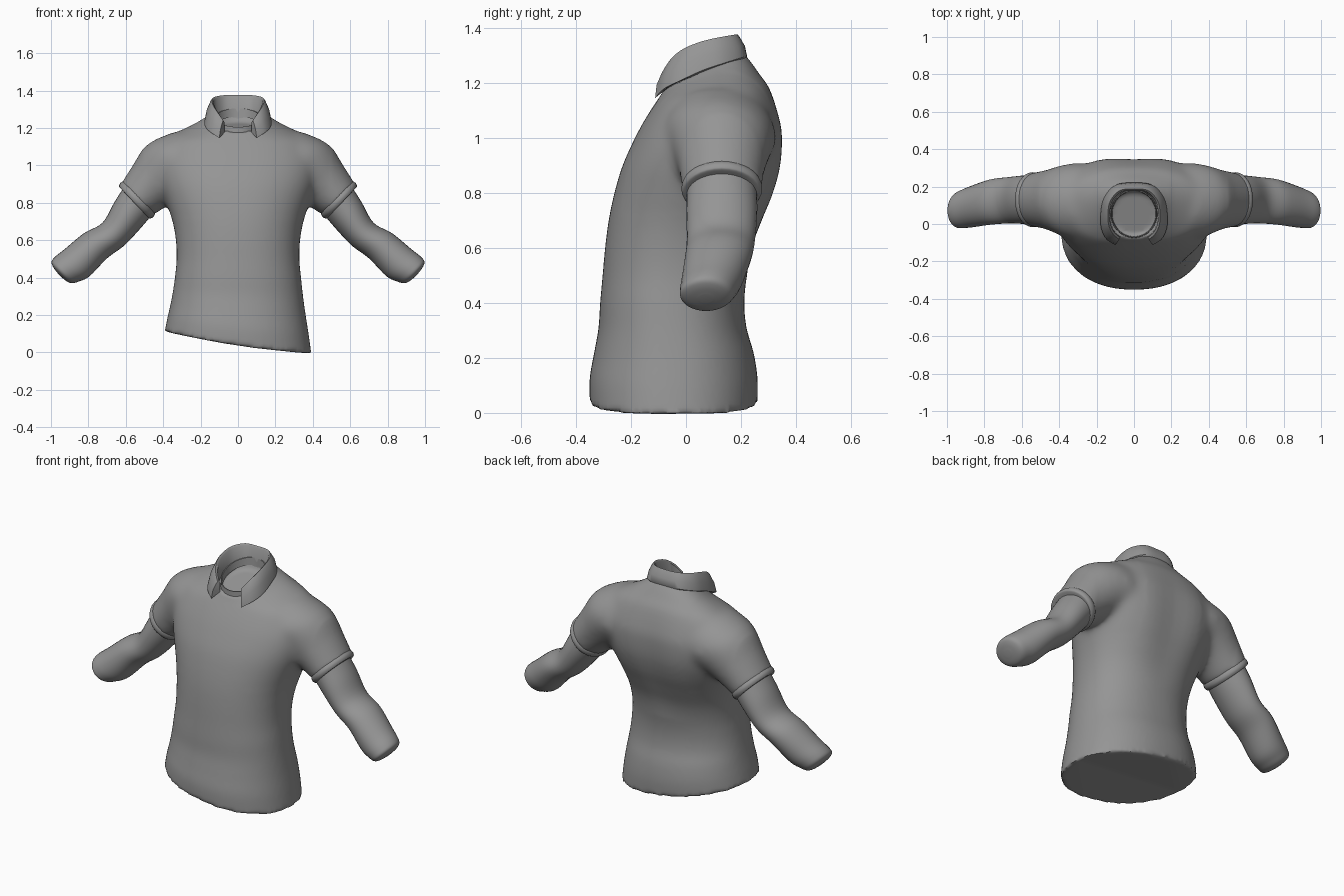
import bpy, bmesh, math

if "Cube" in bpy.data.objects:
    bpy.data.objects.remove(bpy.data.objects["Cube"])

mat = bpy.data.materials.new("grey cloth")
mat.diffuse_color = (0.3, 0.3, 0.3, 1)
mat.use_nodes = True
mat.node_tree.nodes["Principled BSDF"].inputs["Base Color"].default_value = mat.diffuse_color


def spline(keys, sub):
    """Catmull-Rom interpolation of parameter tuples."""
    out, n = [], len(keys)
    for i in range(n - 1):
        p0, p1, p2, p3 = (keys[max(i - 1, 0)], keys[i], keys[i + 1], keys[min(i + 2, n - 1)])
        for s in range(sub):
            t = s / sub
            out.append(tuple(0.5 * (2 * b + (c - a) * t + (2 * a - 5 * b + 4 * c - d) * t * t
                                    + (3 * b - a - 3 * c + d) * t ** 3)
                             for a, b, c, d in zip(p0, p1, p2, p3)))
    return out + [keys[-1]]


def skin(bm, rings, caps=True):
    """Bridge closed loops of points into a tube."""
    vs = [[bm.verts.new(p) for p in r] for r in rings]
    n = len(vs[0])
    for a, b in zip(vs, vs[1:]):
        for i in range(n):
            bm.faces.new((a[i], a[(i + 1) % n], b[(i + 1) % n], b[i]))
    if caps:
        bm.faces.new(vs[0])
        bm.faces.new(vs[-1])


def apply_modifier(ob, kind, **props):
    m = ob.modifiers.new(kind.lower(), kind)
    for k, v in props.items():
        setattr(m, k, v)
    bpy.ops.object.modifier_apply(modifier=m.name)


def finish(bm, name, angle=40):
    bmesh.ops.recalc_face_normals(bm, faces=bm.faces)
    me = bpy.data.meshes.new(name)
    bm.to_mesh(me)
    bm.free()
    me.materials.append(mat)
    ob = bpy.data.objects.new(name, me)
    bpy.context.collection.objects.link(ob)
    bpy.ops.object.select_all(action='DESELECT')
    ob.select_set(True)
    bpy.context.view_layer.objects.active = ob
    bpy.ops.object.shade_smooth_by_angle(angle=math.radians(angle))
    return ob


def spow(v, e):
    return math.copysign(abs(v) ** e, v)


def torso_ring(zf, yf, zb, yb, hw, n=64):
    pts = []
    for i in range(n):
        a = 2 * math.pi * i / n
        c, s = spow(math.cos(a), 0.9), spow(math.sin(a), 0.9)
        x, y = hw * c, (yf + yb) / 2 + (yb - yf) / 2 * s
        z = zf + (zb - zf) * (s + 1) / 2
        # slanted hem fading out towards the waist
        z += (0.035 - 0.151 * x + 0.12 * x * x) * max(0, 1 - z / 0.4)
        # spine hollow on the upper back
        if s > 0 and 0.5 < z < 1.2:
            y -= 0.022 * math.exp(-(x / 0.13) ** 2) * math.sin(math.pi * (z - 0.5) / 0.7)
        pts.append((x, y, z))
    return pts


def arm_ring(side, x, z, r, yc, ry, n=32):
    """Ring square to the slanting arm axis."""
    pts = []
    for i in range(n):
        a = 2 * math.pi * i / n
        c, s = math.cos(a), math.sin(a)
        pts.append((side * (x + 0.69 * r * c), yc + ry * s, z + 0.73 * r * c))
    return pts


# Shirt body: torso with both short sleeves fused into it
bm = bmesh.new()
torso = [(z, yf, z, yb, hw) for z, yf, yb, hw in (
    (0.0, -0.350, 0.260, 0.392), (0.1, -0.350, 0.260, 0.378), (0.2, -0.334, 0.246, 0.362),
    (0.3, -0.318, 0.220, 0.348), (0.4, -0.312, 0.212, 0.337), (0.5, -0.303, 0.222, 0.328),
    (0.6, -0.294, 0.248, 0.332), (0.7, -0.281, 0.292, 0.350), (0.8, -0.260, 0.335, 0.384),
    (0.9, -0.230, 0.360, 0.42), (1.0, -0.185, 0.363, 0.44), (1.07, -0.147, 0.350, 0.425))]
torso += [(1.125, -0.112, 1.17, 0.310, 0.378), (1.15, -0.095, 1.23, 0.268, 0.285),
          (1.17, -0.083, 1.285, 0.228, 0.195), (1.185, -0.072, 1.305, 0.20, 0.155),
          (1.165, -0.055, 1.23, 0.17, 0.12)]
skin(bm, [torso_ring(*k) for k in spline(torso, 4)])
sleeve = [(0.20, 1.04, 0.195, 0.115, 0.20), (0.30, 1.0, 0.195, 0.12, 0.208),
          (0.38, 0.97, 0.175, 0.127, 0.187), (0.46, 0.90, 0.144, 0.13, 0.160),
          (0.542, 0.814, 0.120, 0.13, 0.141)]
for side in (1, -1):
    skin(bm, [arm_ring(side, *k) for k in spline(sleeve, 6)])
body = finish(bm, "shirt_body")
apply_modifier(body, "REMESH", mode='VOXEL', voxel_size=0.013)
# blend the shoulder seams more strongly than the rest
group = body.vertex_groups.new(name="shoulders")
group.add([v.index for v in body.data.vertices
           if 0.2 < abs(v.co.x) < 0.5 and 0.72 < v.co.z], 1, 'REPLACE')
apply_modifier(body, "SMOOTH", factor=0.5, iterations=30, vertex_group="shoulders")
apply_modifier(body, "SMOOTH", factor=0.5, iterations=4)
bpy.ops.object.shade_smooth_by_angle(angle=math.radians(50))

# Cuff rolls and arms
cuff = [(-0.024, 0.110), (-0.018, 0.121), (0, 0.126), (0.014, 0.122), (0.02, 0.115), (0.02, 0.095)]
arm = [(0.52, 0.83, 0.107, 0.13, 0.126), (0.59, 0.735, 0.099, 0.13, 0.129),
       (0.667, 0.632, 0.084, 0.127, 0.124), (0.762, 0.57, 0.091, 0.118, 0.121),
       (0.86, 0.48, 0.098, 0.094, 0.111), (0.915, 0.445, 0.091, 0.08, 0.102),
       (0.942, 0.428, 0.079, 0.073, 0.092), (0.952, 0.419, 0.055, 0.072, 0.066),
       (0.956, 0.415, 0.02, 0.072, 0.025)]
for side, tag in ((1, "right"), (-1, "left")):
    bm = bmesh.new()
    skin(bm, [arm_ring(side, 0.541 + 0.73 * d, 0.815 - 0.69 * d, r, 0.13, r + 0.021)
              for d, r in spline(cuff, 3)])
    finish(bm, tag + "_cuff")
    bm = bmesh.new()
    skin(bm, [arm_ring(side, *k) for k in spline(arm, 5)])
    finish(bm, tag + "_arm", angle=60)

# Folded collar: stations from back centre to front point (top xyz, lower edge xyz, inner depth)
half = [(0, 0.195, 1.372, 0, 0.222, 1.296, 0.14),
        (0.08, 0.185, 1.372, 0.10, 0.208, 1.293, 0.14),
        (0.132, 0.13, 1.363, 0.16, 0.14, 1.272, 0.13),
        (0.147, 0.06, 1.348, 0.178, 0.06, 1.245, 0.12),
        (0.142, -0.01, 1.322, 0.176, -0.02, 1.208, 0.11),
        (0.118, -0.06, 1.285, 0.148, -0.08, 1.178, 0.09),
        (0.083, -0.09, 1.238, 0.100, -0.112, 1.145, 0.06)]
full = [(-k[0], k[1], k[2], -k[3]) + k[4:] for k in half[:0:-1]] + half


def collar_section(tx, ty, tz, bx, by, bz, depth):
    def inward(f):
        return tx * f, 0.06 + (ty - 0.06) * f
    return [(bx, by, bz), ((tx + bx) / 2 + tx * 0.03, (ty + by) / 2 + (ty - 0.06) * 0.04, (tz + bz) / 2),
            (tx, ty, tz - 0.006), (*inward(0.95), tz + 0.003), (*inward(0.88), tz - 0.006),
            (*inward(0.86), tz - depth)]


bm = bmesh.new()
skin(bm, [collar_section(*k) for k in spline(full, 4)])
finish(bm, "collar", angle=50)

# Inner collar stand closing round the throat
bm = bmesh.new()
stand = []
for f, dz in ((1.0, -0.04), (0.99, 0.005), (0.95, 0.005), (0.93, -0.04)):
    stand.append([(0.125 * f * math.cos(a), 0.055 + 0.13 * f * math.sin(a),
                   1.25 + dz + 0.05 * math.sin(a))
                  for a in (2 * math.pi * i / 48 for i in range(48))])
skin(bm, stand, caps=False)
finish(bm, "collar_stand", angle=50)
